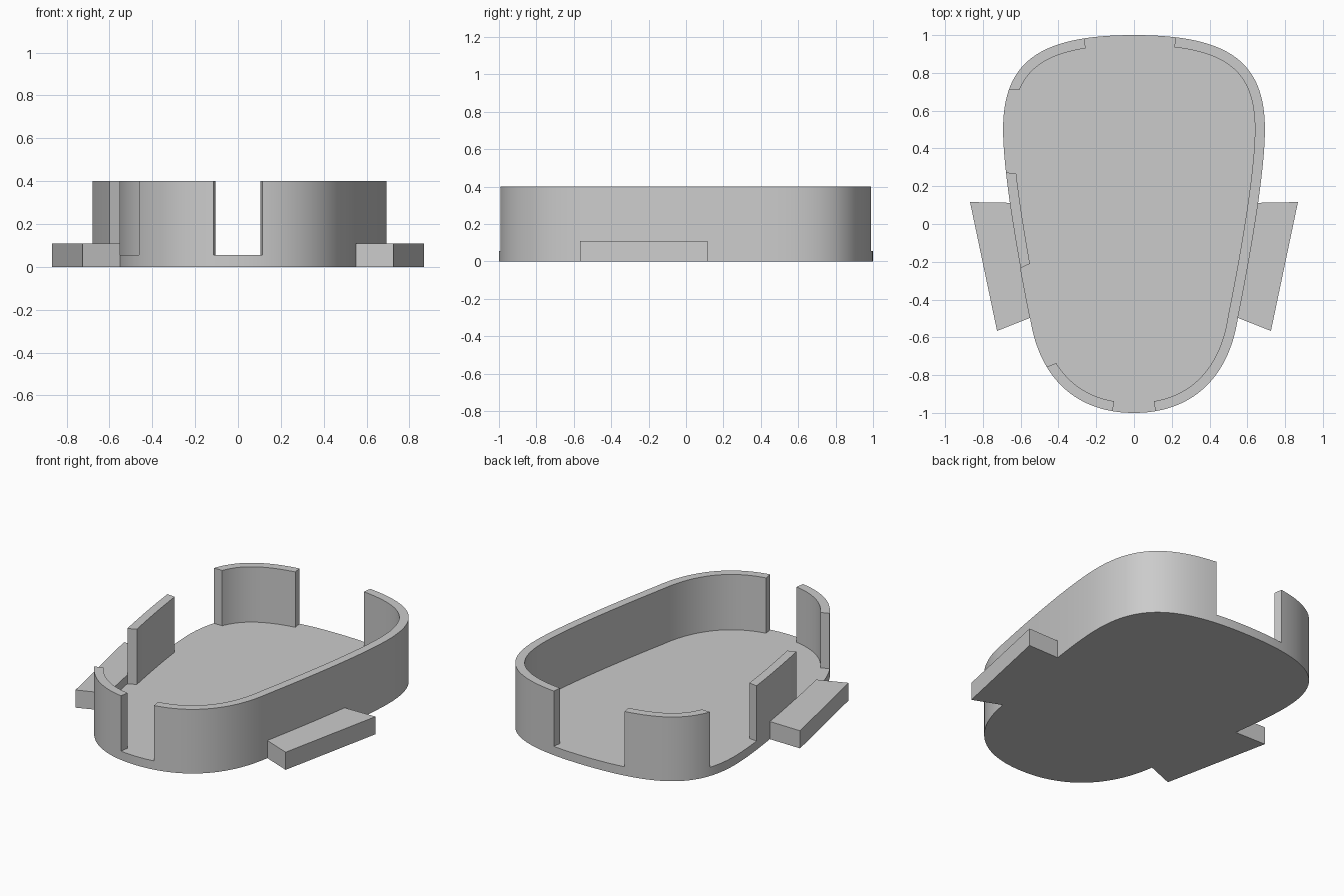
import bpy, bmesh, math
from mathutils import Vector
from mathutils.geometry import interpolate_bezier

if "Cube" in bpy.data.objects:
    bpy.data.objects.remove(bpy.data.objects["Cube"], do_unlink=True)

PLATE, RIM, TAB, THICK = 0.055, 0.4, 0.11, 0.053

grey = bpy.data.materials.new("plain grey")
grey.use_nodes = True
colour = (0.6, 0.6, 0.6, 1)
grey.diffuse_color = colour
grey.node_tree.nodes["Principled BSDF"].inputs["Base Color"].default_value = colour


def prism(name, points, z0, z1):
    """Extrude a closed flat outline from z0 to z1."""
    bm = bmesh.new()
    face = bm.faces.new([bm.verts.new((p.x, p.y, z0)) for p in points])
    top = bmesh.ops.extrude_face_region(bm, geom=[face])["geom"]
    for v in top:
        if isinstance(v, bmesh.types.BMVert):
            v.co.z = z1
    bmesh.ops.recalc_face_normals(bm, faces=bm.faces)
    mesh = bpy.data.meshes.new(name)
    bm.to_mesh(mesh)
    bm.free()
    mesh.materials.append(grey)
    obj = bpy.data.objects.new(name, mesh)
    bpy.context.collection.objects.link(obj)
    bpy.ops.object.select_all(action="DESELECT")
    obj.select_set(True)
    bpy.context.view_layer.objects.active = obj
    bpy.ops.object.shade_smooth_by_angle(angle=math.radians(30))
    return obj


# Egg-shaped outline: one half from back to front, then mirrored
curves = [
    [(0, 1), (0.5, 1), (0.693, 0.86), (0.693, 0.5)],
    [(0.693, 0.5), (0.693, 0.25), (0.6, -0.25), (0.55, -0.497)],
    [(0.55, -0.497), (0.505, -0.8), (0.32, -1), (0, -1)],
]
half = []
for c in curves:
    half += interpolate_bezier(*[Vector(p) for p in c], 81)[:-1]
half.append(Vector((0, -1)))
outer = half + [Vector((-p.x, p.y)) for p in reversed(half[1:-1])]

# Inner outline, offset by the wall thickness
inner = []
for i, p in enumerate(outer):
    t = (outer[(i + 1) % len(outer)] - outer[i - 1]).normalized()
    inner.append(p + Vector((t.y, -t.x)) * THICK)


def stretch(line, start, end):
    """Part of an outline between the points nearest to start and end."""
    def nearest(q):
        return min(range(len(line)), key=lambda i: (line[i] - Vector(q)).length)
    return line[nearest(start):nearest(end) + 1]


prism("base_plate", outer, 0, PLATE)

# Upright walls with gaps between: outer ends, then inner ends
walls = {
    "main_wall": ((0.22, 0.99), (0.11, -0.99), (0.22, 0.94), (0.11, -0.94)),
    "front_right_wall": ((-0.11, -0.99), (-0.466, -0.762), (-0.11, -0.94), (-0.418, -0.741)),
    "right_side_wall": ((-0.608, -0.228), (-0.683, 0.27), (-0.561, -0.212), (-0.628, 0.27)),
    "back_right_wall": ((-0.667, 0.709), (-0.26, 0.985), (-0.614, 0.709), (-0.26, 0.94)),
}
for name, (a, b, c, d) in walls.items():
    prism(name, stretch(outer, a, b) + stretch(inner, c, d)[::-1], PLATE, RIM)

# Side tabs hugging the outline
edge = stretch(outer, (0.661, 0.116), (0.55, -0.497))
tab = edge + [Vector((0.725, -0.566)), Vector((0.868, 0.116))]
for name, side in (("left_tab", 1), ("right_tab", -1)):
    prism(name, [Vector((p.x * side, p.y)) for p in tab], 0, TAB)
